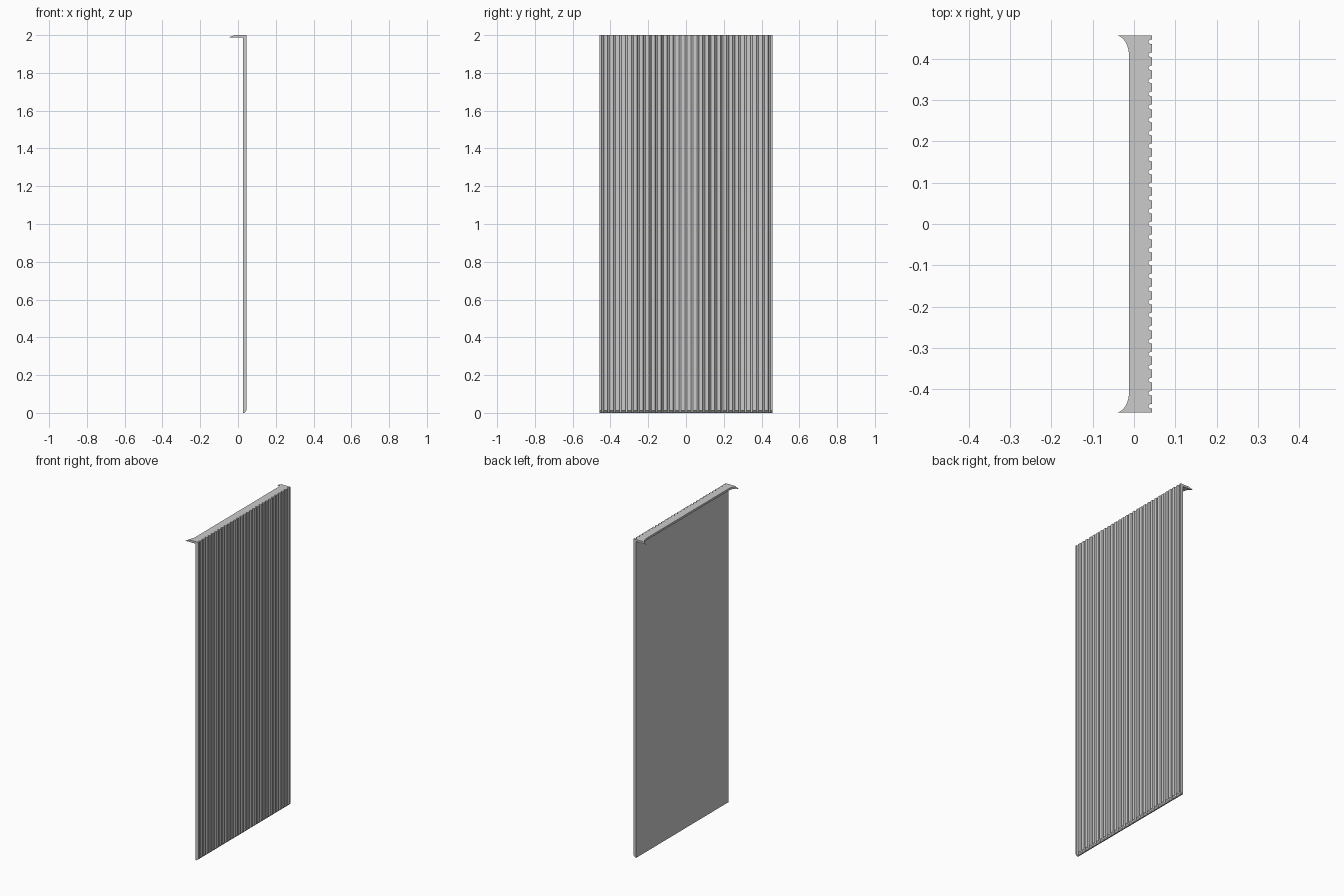
import bpy, bmesh, math
from mathutils import Vector

cube = bpy.data.objects.get("Cube")
if cube:
    bpy.data.objects.remove(cube)

HALF = 0.457           # half width along y
BACK, FACE = 0.026, 0.044
RIBS = 29
PITCH = 2 * HALF / RIBS
LIP_Z = 1.987

grey = bpy.data.materials.new("light grey")
grey.use_nodes = True
colour = (0.6, 0.6, 0.6, 1)
grey.diffuse_color = colour
grey.node_tree.nodes["Principled BSDF"].inputs["Base Color"].default_value = colour


def fluted_face():
    """Outline of the fluted side, running up y, with round grooves."""
    pts = [(FACE, -HALF)]
    for i in range(RIBS):
        y = -HALF + (i + 0.5) * PITCH
        for k in range(9):
            a = math.pi * k / 8
            pts.append((FACE - 0.009 * math.sin(a), y - 0.006 * math.cos(a)))
    return pts + [(FACE, HALF)]


def extrude_outline(name, outline, z0, z1, cut_point, cut_normal):
    """Extrude an xy outline and bevel it with one planar cut."""
    bm = bmesh.new()
    face = bm.faces.new([bm.verts.new((x, y, z0)) for x, y in outline])
    top = bmesh.ops.extrude_face_region(bm, geom=[face])["geom"]
    bmesh.ops.translate(bm, vec=(0, 0, z1 - z0),
                        verts=[v for v in top if isinstance(v, bmesh.types.BMVert)])
    cut = bmesh.ops.bisect_plane(bm, geom=bm.verts[:] + bm.edges[:] + bm.faces[:],
                                 plane_co=cut_point, plane_no=Vector(cut_normal),
                                 clear_outer=True)
    edges = [e for e in cut["geom_cut"] if isinstance(e, bmesh.types.BMEdge)]
    bmesh.ops.holes_fill(bm, edges=edges)
    bmesh.ops.recalc_face_normals(bm, faces=bm.faces[:])
    mesh = bpy.data.meshes.new(name)
    bm.to_mesh(mesh)
    bm.free()
    mesh.materials.append(grey)
    obj = bpy.data.objects.new(name, mesh)
    bpy.context.scene.collection.objects.link(obj)
    return obj


# Fluted panel, bevelled along its bottom edge
panel = fluted_face() + [(BACK, HALF), (BACK, -HALF)]
extrude_outline("fluted_panel", panel, 0, LIP_Z, (FACE, 0, 0.012), (0.012, 0, -0.011))

# Top lip with a curved horn at each end
horn = [(-0.045 + 0.033 * math.sin(a), HALF - 0.05 + 0.05 * math.cos(a))
        for a in (math.pi / 2 * k / 12 for k in range(13))]
lip = fluted_face() + horn + [(x, -y) for x, y in reversed(horn)]
extrude_outline("top_lip", lip, LIP_Z, 2, (-0.02, 0, 2), (-0.011, 0, 0.025))
